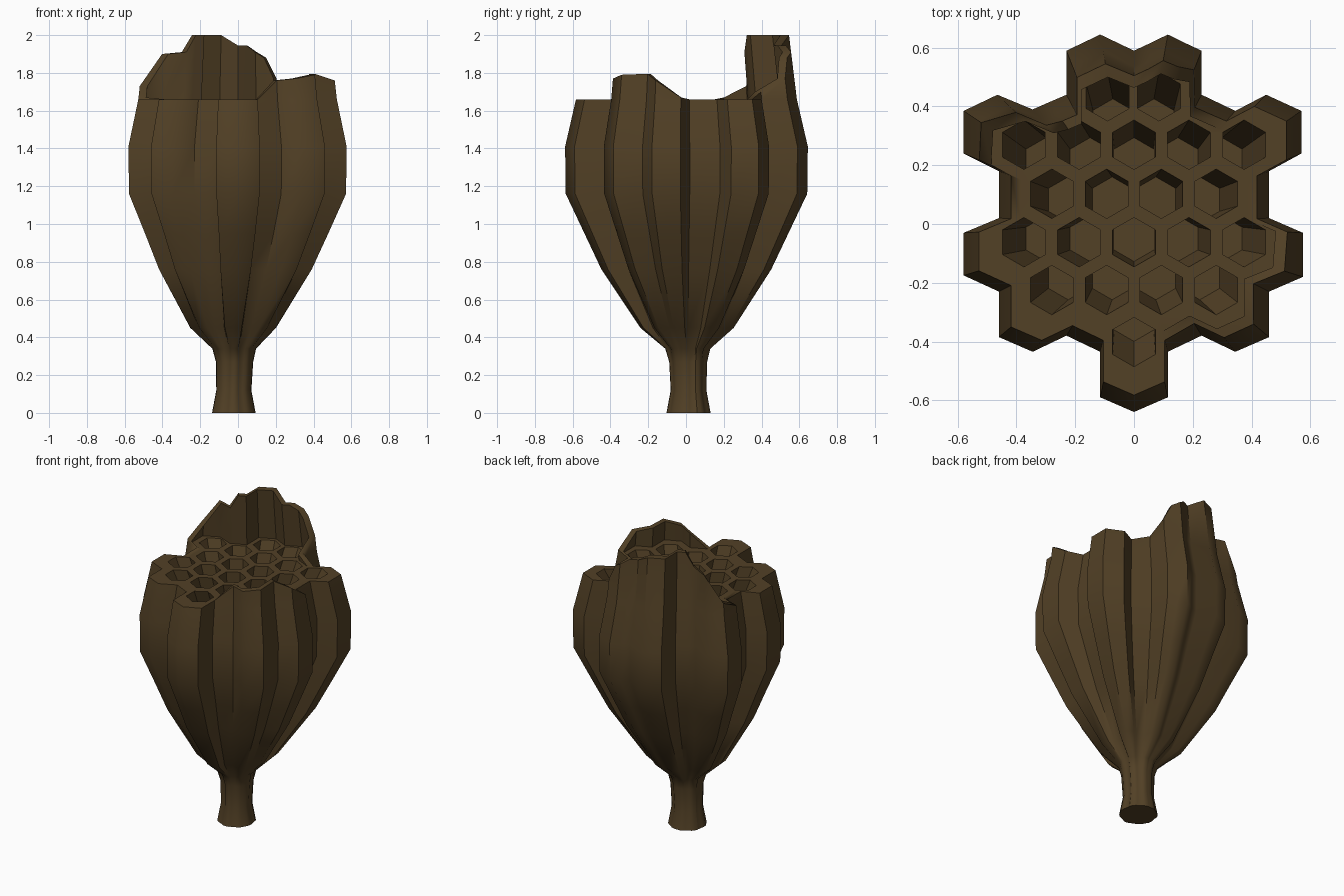
import bpy, bmesh, math

if "Cube" in bpy.data.objects:
    bpy.data.objects.remove(bpy.data.objects["Cube"])

DECK = 1.66   # height of the comb deck

# Cross-section of the pod at its widest (honeycomb outline): x, y, rim height
OUTLINE = [
    (0, -.64, 0), (.115, -.59, 0), (.115, -.435, 0), (.23, -.38, 1.76), (.345, -.435, 1.77),
    (.46, -.385, 1.79), (.46, -.23, 1.795), (.575, -.18, 1.76), (.575, -.03, 1.67), (.46, .02, 0),
    (.46, .18, 0), (.57, .24, 0), (.57, .385, 0), (.45, .44, 0), (.345, .385, 0),
    (.23, .44, 1.70), (.23, .59, 1.77), (.172, .617, 1.88), (.115, .645, 1.91), (.058, .617, 1.945),
    (0, .59, 1.945), (-.115, .645, 2), (-.23, .59, 2), (-.23, .44, 2), (-.288, .415, 2),
    (-.345, .39, 1.91), (-.465, .44, 1.90), (-.58, .385, 1.73), (-.58, .24, 1.67), (-.46, .18, 0),
    (-.46, .02, 0), (-.58, -.03, 0), (-.58, -.175, 0), (-.46, -.23, 0), (-.46, -.385, 0),
    (-.345, -.435, 0), (-.23, -.38, 0), (-.115, -.435, 0), (-.115, -.59, 0)]

# Height profile: z, scale, roundness, x offset, y offset
PROFILE = [
    (0, .205, .85, -.022, .014), (.12, .165, .8, -.022, .014), (.27, .175, .8, -.018, .012),
    (.34, .205, .7, -.02, .01), (.45, .395, .2, -.025, .005), (.76, .70, 0, -.012, 0),
    (.95, .84, 0, -.005, 0), (1.16, .995, 0, 0, 0), (1.41, 1, 0, 0, 0), (DECK, .91, 0, 0, 0)]

bm = bmesh.new()


def section(x, y, s, round_, ox, oy):
    """Outline point scaled and blended towards a circle."""
    a = math.atan2(y, x)
    return (x * s * (1 - round_) + .56 * s * math.cos(a) * round_ + ox,
            y * s * (1 - round_) + .56 * s * math.sin(a) * round_ + oy)


def bridge(lower, upper):
    n = len(lower)
    for i in range(n):
        j = (i + 1) % n
        bm.faces.new((lower[i], lower[j], upper[j], upper[i]))


# Outer skin from stem to deck level
rings = []
for z, s, r, ox, oy in PROFILE:
    rings.append([bm.verts.new((*section(x, y, s, r, ox, oy), z)) for x, y, h in OUTLINE])
# Ragged rim: outer top, inner top, inner bottom at the deck
outer, inner, foot = [], [], []
for x, y, h in OUTLINE:
    h = max(h, DECK)
    s = .91 - (h - DECK) * .19
    outer.append(bm.verts.new((x * s, y * s, h)))
    inner.append(bm.verts.new((x * (s - .07), y * (s - .07), h)))
    foot.append(bm.verts.new((x * .84, y * .84, DECK)))
rings += [outer, inner, foot]
for a, b in zip(rings, rings[1:]):
    bridge(a, b)
bm.faces.new(rings[0][::-1])

# Comb cells, leaning towards the axis as they go down
CELLS = [(.435, (-.09, .085)), (.27, (-.375, -.187, 0, .187, .375)), (.103, (-.28, -.093, .093, .28)),
         (-.062, (-.375, -.187, 0, .187, .375)), (-.225, (-.28, -.093, .093, .28)), (-.402, (0,))]


def hexagon(cx, cy, r, z):
    return [bm.verts.new((cx + r * math.sin(k * math.pi / 3), cy - r * math.cos(k * math.pi / 3), z))
            for k in range(6)]


deck_edges = [bm.edges.get((foot[i], foot[i - 1])) for i in range(len(foot))]
for cy, xs in CELLS:
    for cx in xs:
        top = hexagon(cx, cy, .084, DECK)
        low = hexagon(cx * .8, cy * .8, .078, DECK - .2)
        bridge(low[::-1], top[::-1])
        bm.faces.new(low)
        deck_edges += [bm.edges.get((top[k], top[k - 1])) for k in range(6)]
# Deck surface between the cells
bmesh.ops.triangle_fill(bm, edges=deck_edges, use_beauty=True, normal=(0, 0, 1))
bmesh.ops.remove_doubles(bm, verts=bm.verts[:], dist=1e-4)
bmesh.ops.recalc_face_normals(bm, faces=bm.faces[:])

mesh = bpy.data.meshes.new("comb_pod")
bm.to_mesh(mesh)
bm.free()
pod = bpy.data.objects.new("comb_pod", mesh)
bpy.context.collection.objects.link(pod)

brown = bpy.data.materials.new("dark_brown")
brown.diffuse_color = (.085, .052, .019, 1)
brown.use_nodes = True
brown.node_tree.nodes["Principled BSDF"].inputs["Base Color"].default_value = brown.diffuse_color
mesh.materials.append(brown)

bpy.context.view_layer.objects.active = pod
pod.select_set(True)
bpy.ops.object.shade_smooth_by_angle(angle=math.radians(50))
